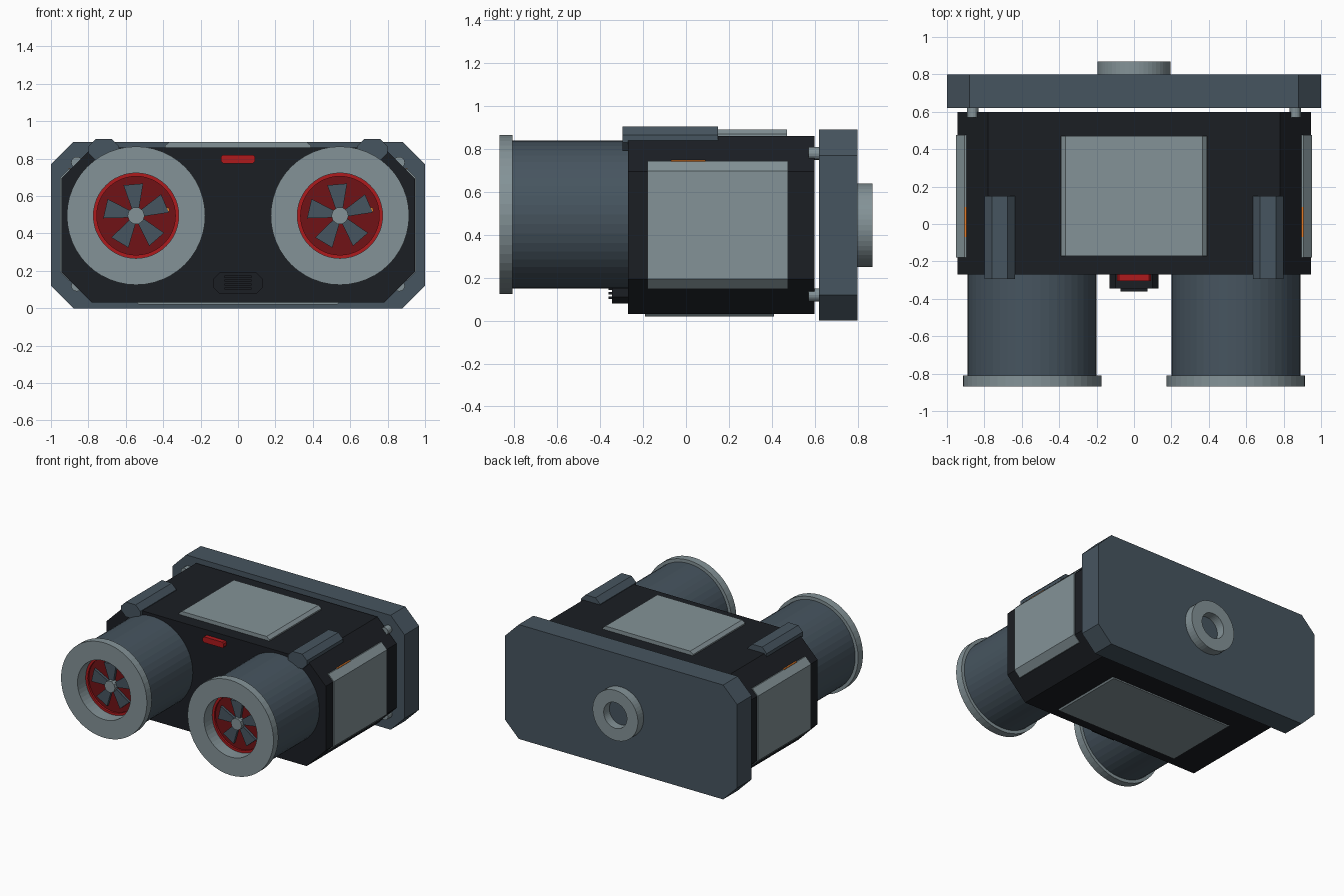
import bpy, bmesh
from math import sin, cos, pi, radians

if "Cube" in bpy.data.objects:
    bpy.data.objects.remove(bpy.data.objects["Cube"])


def material(name, rgb):
    m = bpy.data.materials.new(name)
    m.diffuse_color = (*rgb, 1)
    m.use_nodes = True
    m.node_tree.nodes["Principled BSDF"].inputs["Base Color"].default_value = m.diffuse_color
    return m


BLACK = material("black", (0.011, 0.013, 0.017))
SLATE = material("slate", (0.062, 0.090, 0.115))
GREY = material("light_grey", (0.23, 0.29, 0.31))
RED = material("dark_red", (0.16, 0.006, 0.008))
BRIGHT = material("bright_red", (0.42, 0.010, 0.012))
ORANGE = material("orange", (0.80, 0.20, 0.02))


def make(name, verts, faces, mat):
    me = bpy.data.meshes.new(name)
    me.from_pydata(verts, [], faces)
    bm = bmesh.new()
    bm.from_mesh(me)
    bmesh.ops.remove_doubles(bm, verts=bm.verts, dist=1e-5)
    bmesh.ops.recalc_face_normals(bm, faces=bm.faces)
    bm.to_mesh(me)
    bm.free()
    me.materials.append(mat)
    ob = bpy.data.objects.new(name, me)
    bpy.context.collection.objects.link(ob)
    return ob


def prism(name, pts, y0, y1, mat):
    """Extrude an x-z outline along y."""
    n = len(pts)
    verts = [(x, y, z) for y in (y0, y1) for x, z in pts]
    faces = [tuple(range(n)), tuple(range(n, 2 * n))]
    faces += [(i, (i + 1) % n, n + (i + 1) % n, n + i) for i in range(n)]
    return make(name, verts, faces, mat)


def lathe(name, profile, cx, cz, mat, sides=48, closed=True):
    """Turn an (r, y) profile around a y-parallel axis."""
    k = len(profile)
    verts = [(cx + r * cos(2 * pi * s / sides), y, cz + r * sin(2 * pi * s / sides))
             for s in range(sides) for r, y in profile]
    faces = []
    for s in range(sides):
        a, b = s * k, (s + 1) % sides * k
        for i in range(k if closed else k - 1):
            j = (i + 1) % k
            q = [a + i, a + j, b + j, b + i]
            if profile[i][0] == 0:
                q = [a + i, a + j, b + j]
            elif profile[j][0] == 0:
                q = [a + i, a + j, b + i]
            faces.append(q)
    return make(name, verts, faces, mat)


def octagon(x0, x1, z0, z1, c):
    """Rectangle outline with cut corners."""
    return [(x0 + c, z0), (x1 - c, z0), (x1, z0 + c), (x1, z1 - c),
            (x1 - c, z1), (x0 + c, z1), (x0, z1 - c), (x0, z0 + c)]


def solid_disc(name, r, y0, y1, cx, cz, mat, sides=48):
    return lathe(name, [(0, y0), (r, y0), (r, y1), (0, y1)], cx, cz, mat, sides, False)


# Main body and back plate
prism("body", octagon(-0.945, 0.945, 0.03, 0.86, 0.165), -0.27, 0.60, BLACK)
prism("back_plate", octagon(-1, 1, 0, 0.89, 0.12), 0.62, 0.80, SLATE)
lathe("back_ring", [(0.10, 0.79), (0.195, 0.79), (0.195, 0.87), (0.10, 0.87)], 0, 0.445, GREY)

# Top and bottom panels
prism("top_panel", [(-0.39, 0.85), (0.39, 0.85), (0.39, 0.87), (0.365, 0.89),
                    (-0.365, 0.89), (-0.39, 0.87)], -0.17, 0.47, GREY)
prism("bottom_panel", [(-0.54, 0.04), (0.54, 0.04), (0.54, 0.03), (0.53, 0.02),
                       (-0.53, 0.02), (-0.54, 0.03)], -0.19, 0.41, GREY)

for side, s in (("left", -1), ("right", 1)):
    # Side panel wrapping the body's cut corners, with an orange strip on top
    prism(side + "_side_panel", [(s * x, z) for x, z in (
        (0.86, 0.15), (0.905, 0.148), (0.952, 0.195), (0.952, 0.698),
        (0.905, 0.745), (0.86, 0.74))], -0.18, 0.475, GREY)
    prism(side + "_orange_strip", [(s * x, z) for x, z in (
        (0.895, 0.74), (0.907, 0.74), (0.907, 0.748), (0.895, 0.748))], -0.07, 0.09, ORANGE)
    # Rail on the top edge
    x0, x1 = sorted((s * 0.635, s * 0.80))
    prism(side + "_top_rail", octagon(x0, x1, 0.79, 0.905, 0.04), -0.295, 0.15, SLATE)
    # Pins joining the body to the back plate
    for level, z in (("lower", 0.12), ("upper", 0.78)):
        solid_disc(f"{side}_{level}_pin", 0.03, 0.57, 0.63, s * 0.862, z, GREY, 16)

    # Lens barrel
    cx, cz = s * 0.545, 0.495
    lathe(side + "_barrel", [(0.24, -0.82), (0.345, -0.82), (0.345, -0.25), (0.24, -0.25)],
          cx, cz, SLATE)
    lathe(side + "_barrel_rim", [(0.228, -0.87), (0.37, -0.87), (0.37, -0.81), (0.30, -0.81),
                                 (0.25, -0.74), (0.228, -0.74)], cx, cz, GREY)
    solid_disc(side + "_lens", 0.235, -0.755, -0.72, cx, cz, RED)
    lathe(side + "_lens_ring", [(0.210, -0.75), (0.210, -0.77), (0.229, -0.77), (0.229, -0.75)],
          cx, cz, BRIGHT)
    solid_disc(side + "_lens_hub", 0.046, -0.80, -0.75, cx, cz, GREY, 10)
    # Five tapered iris blades
    for i in range(5):
        a = radians(95 + 72 * i)
        outline = [(cx + r * cos(a) - t * sin(a), cz + r * sin(a) + t * cos(a))
                   for r, t in ((0.04, -0.02), (0.168, -0.053), (0.168, 0.053), (0.04, 0.02))]
        prism(f"{side}_iris_blade_{i + 1}", outline, -0.775, -0.75, SLATE)
    # Small orange mark beside the iris
    prism(side + "_lens_mark", [(cx + x, cz + z) for x, z in (
        (0.167, 0.022), (0.180, 0.022), (0.176, 0.045), (0.163, 0.045))], -0.77, -0.75, ORANGE)

# Red indicator light on the front
prism("indicator_light", octagon(-0.09, 0.09, 0.775, 0.82, 0.01), -0.305, -0.26, BRIGHT)

# Speaker vent low on the front
prism("vent_housing", octagon(-0.13, 0.13, 0.08, 0.19, 0.03), -0.345, -0.26, BLACK)
for i in range(4):
    z = 0.10 + 0.021 * i
    prism(f"vent_slat_{i + 1}", [(-0.072, z), (0.072, z), (0.072, z + 0.012), (-0.072, z + 0.012)],
          -0.362, -0.34, BLACK)
